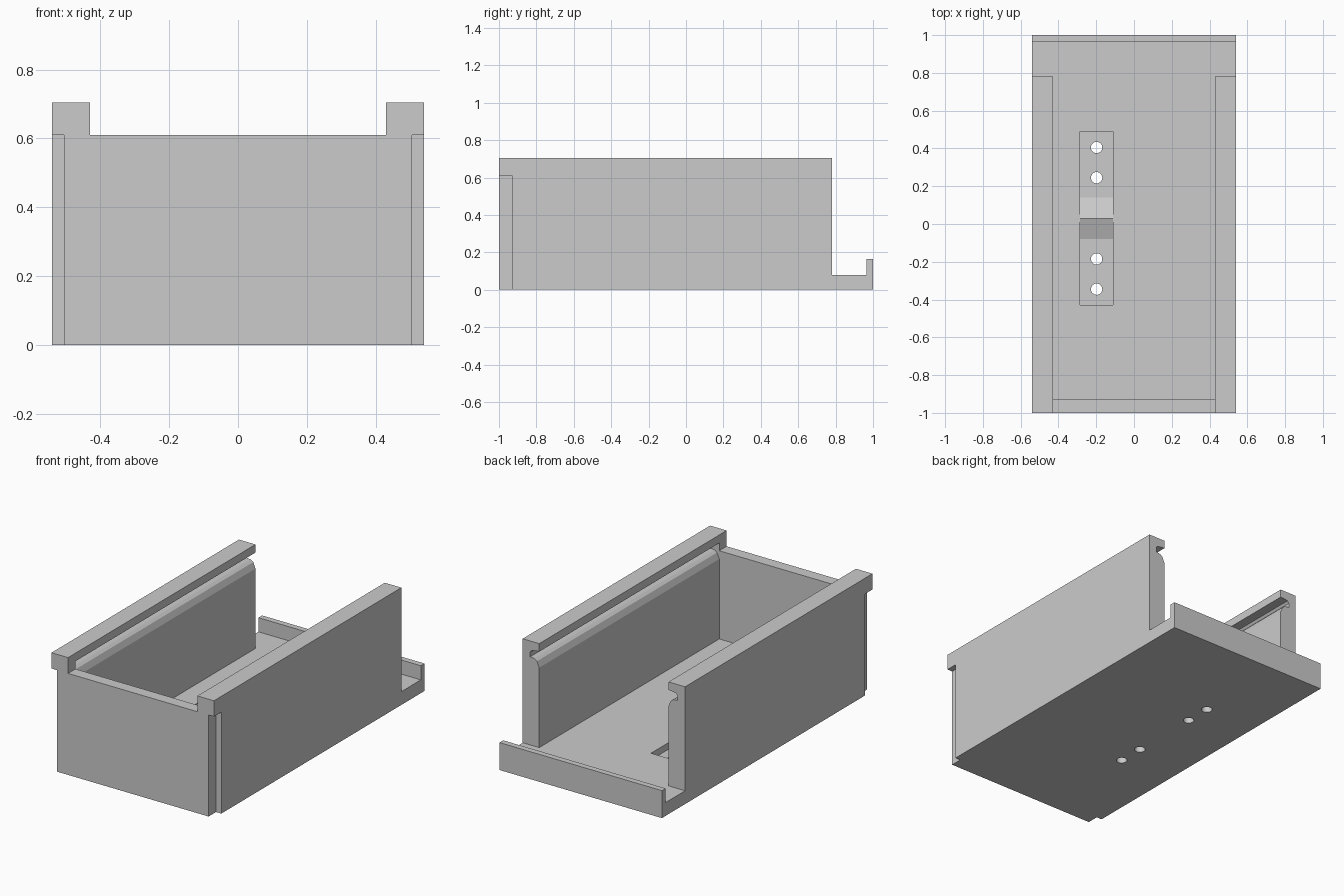
import bpy, bmesh, math
from mathutils import Vector

cube = bpy.data.objects.get("Cube")
if cube:
    bpy.data.objects.remove(cube, do_unlink=True)

grey = bpy.data.materials.new("plain grey")
grey.use_nodes = True
colour = (0.6, 0.6, 0.6, 1)
grey.diffuse_color = colour
grey.node_tree.nodes["Principled BSDF"].inputs["Base Color"].default_value = colour


def make(name, bm):
    bmesh.ops.recalc_face_normals(bm, faces=bm.faces)
    mesh = bpy.data.meshes.new(name)
    bm.to_mesh(mesh)
    bm.free()
    mesh.materials.append(grey)
    ob = bpy.data.objects.new(name, mesh)
    bpy.context.collection.objects.link(ob)
    return ob


def prism(name, profile, axis, start, end):
    """Extrude a (y, z) profile along x, or an (x, z) profile along y."""
    bm = bmesh.new()
    if axis == "x":
        points = [(start, a, b) for a, b in profile]
        step = Vector((end - start, 0, 0))
    else:
        points = [(a, start, b) for a, b in profile]
        step = Vector((0, end - start, 0))
    face = bm.faces.new([bm.verts.new(p) for p in points])
    out = bmesh.ops.extrude_face_region(bm, geom=[face], use_keep_orig=True)
    moved = [g for g in out["geom"] if isinstance(g, bmesh.types.BMVert)]
    bmesh.ops.translate(bm, verts=moved, vec=step)
    return make(name, bm)


def cylinder(name, x, y, z0, z1, radius):
    bm = bmesh.new()
    bmesh.ops.create_cone(bm, cap_ends=True, segments=32, radius1=radius,
                          radius2=radius, depth=z1 - z0)
    bmesh.ops.translate(bm, verts=bm.verts, vec=(x, y, (z0 + z1) / 2))
    return make(name, bm)


def cut(body, cutter):
    cutter.hide_render = True
    mod = body.modifiers.new("cut", "BOOLEAN")
    mod.operation = "DIFFERENCE"
    mod.solver = "EXACT"
    mod.object = cutter
    bpy.context.view_layer.objects.active = body
    bpy.ops.object.modifier_apply(modifier=mod.name)
    bpy.data.objects.remove(cutter, do_unlink=True)


# Outer body from its side outline: tall walls, low rear shelf and rear lip
tray = prism("open_tray", [(-1, 0), (1, 0), (1, 0.165), (0.965, 0.165), (0.965, 0.08),
                           (0.78, 0.08), (0.78, 0.705), (-1, 0.705)], "x", -0.54, 0.54)

# Inner cavity and lowered front wall
cut(tray, prism("cavity", [(-1.1, 0.61), (-0.93, 0.61), (-0.93, 0.08), (0.9, 0.08),
                           (0.9, 1), (-1.1, 1)], "x", -0.43, 0.43))

# Lid grooves with a bevelled lower lip, and front corner notches
groove = [(0.42, 0.657), (0.455, 0.655), (0.48, 0.65), (0.49, 0.637), (0.49, 0.61),
          (0.462, 0.607), (0.445, 0.595), (0.43, 0.56), (0.42, 0.56)]
notch = [(0.505, -0.1), (0.6, -0.1), (0.6, 0.61), (0.505, 0.61)]
for side in (-1, 1):
    cut(tray, prism("groove", [(side * x, z) for x, z in groove], "y", -0.93, 0.85))
    cut(tray, prism("notch", [(side * x, z) for x, z in notch], "y", -1.1, -0.93))

# Floor recess with a ridge in the middle
cut(tray, prism("recess", [(-0.43, 0.04), (-0.08, 0.04), (0.03, 0.079), (0.14, 0.04),
                           (0.49, 0.04), (0.49, 0.12), (-0.43, 0.12)], "x", -0.285, -0.11))

# Screw holes through the recess
for y in (0.405, 0.245, -0.185, -0.345):
    cut(tray, cylinder("hole", -0.198, y, -0.05, 0.06, 0.03))

# Smooth only the rounded hole walls
bpy.ops.object.select_all(action="DESELECT")
tray.select_set(True)
bpy.context.view_layer.objects.active = tray
bpy.ops.object.shade_smooth_by_angle(angle=math.radians(15))
